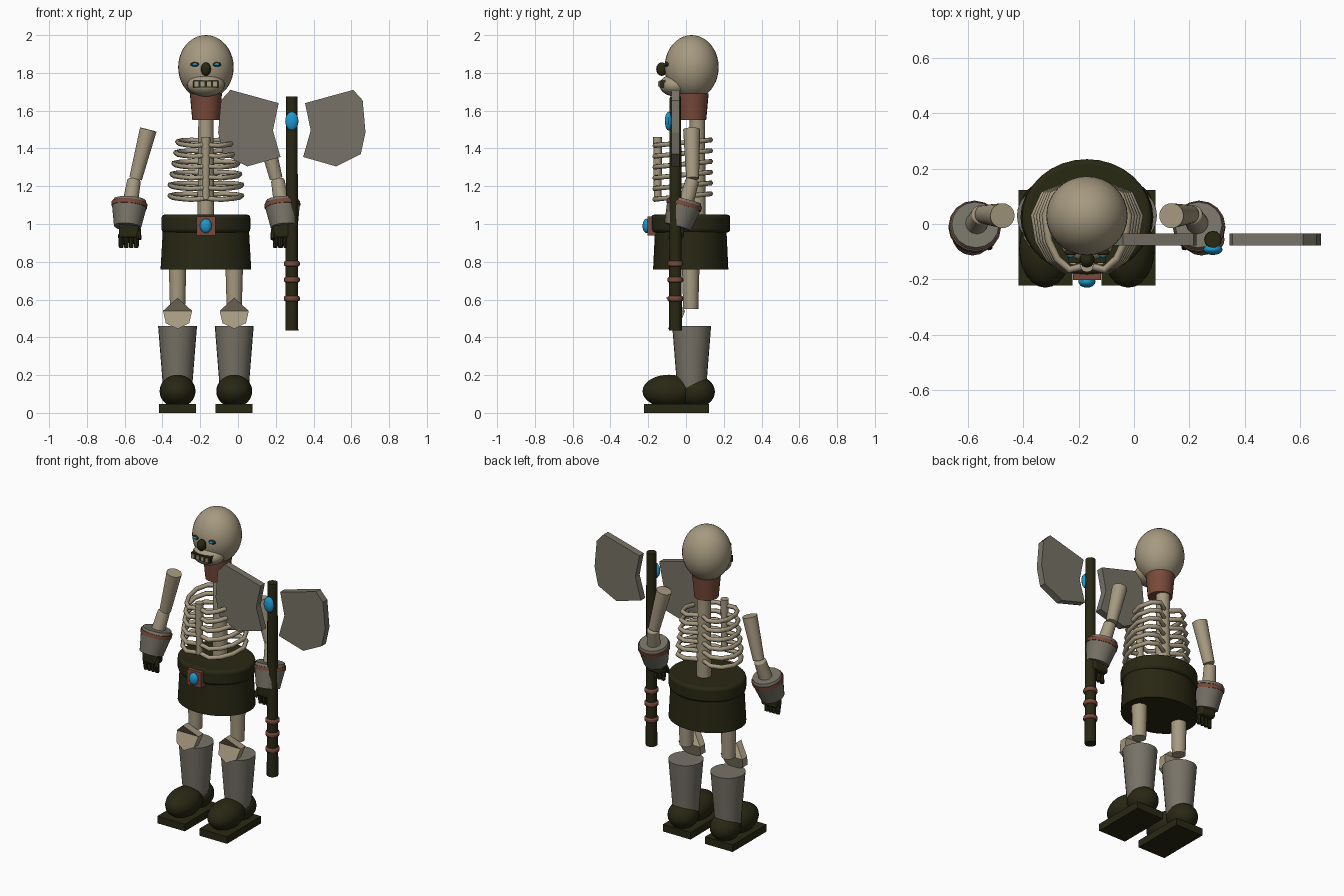
import bpy, bmesh, math
from mathutils import Vector, Matrix

if "Cube" in bpy.data.objects:
    bpy.data.objects.remove(bpy.data.objects["Cube"])

CX = -0.17  # centre line of the body


def make_mat(name, rgb):
    m = bpy.data.materials.new(name)
    m.diffuse_color = (*rgb, 1)
    m.use_nodes = True
    m.node_tree.nodes["Principled BSDF"].inputs["Base Color"].default_value = m.diffuse_color
    return m


BONE = make_mat("bone", (0.38, 0.32, 0.215))
STEEL = make_mat("grey_metal", (0.185, 0.17, 0.135))
DARK = make_mat("dark_leather", (0.022, 0.021, 0.007))
BROWN = make_mat("red_brown", (0.19, 0.068, 0.042))
BLUE = make_mat("blue_glow", (0.013, 0.31, 0.60))


def finish(name, bm, mat, angle=35):
    bmesh.ops.recalc_face_normals(bm, faces=bm.faces)
    me = bpy.data.meshes.new(name)
    bm.to_mesh(me)
    bm.free()
    me.materials.append(mat)
    ob = bpy.data.objects.new(name, me)
    bpy.context.collection.objects.link(ob)
    bpy.ops.object.select_all(action='DESELECT')
    ob.select_set(True)
    bpy.context.view_layer.objects.active = ob
    bpy.ops.object.shade_smooth_by_angle(angle=math.radians(angle))
    return ob


def tube(name, p0, p1, r0, r1, mat, seg=24, sy=1.0):
    p0, p1 = Vector(p0), Vector(p1)
    d = p1 - p0
    rot = Vector((0, 0, 1)).rotation_difference(d).to_matrix().to_4x4()
    m = Matrix.Translation((p0 + p1) / 2) @ rot @ Matrix.Diagonal((1, sy, 1, 1))
    bm = bmesh.new()
    bmesh.ops.create_cone(bm, cap_ends=True, segments=seg, radius1=r0,
                          radius2=r1, depth=d.length, matrix=m)
    return finish(name, bm, mat)


def ball(name, c, r, mat, u=24, v=16):
    bm = bmesh.new()
    bmesh.ops.create_uvsphere(bm, u_segments=u, v_segments=v, radius=1,
                              matrix=Matrix.Translation(c) @ Matrix.Diagonal((*r, 1)))
    return finish(name, bm, mat)


def box(name, c, size, mat):
    bm = bmesh.new()
    bmesh.ops.create_cube(bm, size=1,
                          matrix=Matrix.Translation(c) @ Matrix.Diagonal((*size, 1)))
    return finish(name, bm, mat)


def round_edges(ob, width, segs=3):
    b = ob.modifiers.new("round", 'BEVEL')
    b.width, b.segments, b.limit_method = width, segs, 'ANGLE'


def path(name, pts, r, mat):
    cu = bpy.data.curves.new(name, 'CURVE')
    cu.dimensions, cu.bevel_depth, cu.bevel_resolution = '3D', r, 1
    cu.use_fill_caps = True
    sp = cu.splines.new('POLY')
    sp.points.add(len(pts) - 1)
    for p, co in zip(sp.points, pts):
        p.co = (*co, 1)
    cu.materials.append(mat)
    ob = bpy.data.objects.new(name, cu)
    bpy.context.collection.objects.link(ob)


# head and face
ball("skull", (CX, 0.03, 1.83), (0.147, 0.143, 0.17), BONE, 32, 20)
ball("jaw", (CX, -0.055, 1.735), (0.10, 0.085, 0.06), BONE)
ball("nose_hole", (CX, -0.128, 1.82), (0.028, 0.03, 0.036), DARK, 10, 8)
box("mouth", (CX, -0.122, 1.742), (0.135, 0.036, 0.038), DARK)
for i in range(4):
    box("tooth", (CX - 0.05 + i * 0.033, -0.141, 1.741), (0.021, 0.012, 0.026), BONE)
for s in (-1, 1):
    ball("eye_socket", (CX + s * 0.058, -0.102, 1.845), (0.024, 0.013, 0.012), DARK, 12, 8)
    ball("eye", (CX + s * 0.058, -0.112, 1.845), (0.015, 0.009, 0.007), BLUE, 12, 8)

# neck, spine and breastbone
tube("collar", (CX, 0.035, 1.55), (CX, 0.035, 1.69), 0.072, 0.085, BROWN)
tube("spine", (CX, 0.06, 0.95), (CX, 0.06, 1.57), 0.045, 0.04, BONE)
tube("breastbone", (CX, -0.15, 1.13), (CX, -0.15, 1.46), 0.02, 0.024, BONE, 12)

# ribs
RIB = [(0.02, 0.08, 0.0), (0.5, 0.13, 0.005), (0.82, 0.105, 0.002), (1.0, 0.03, -0.005),
       (0.92, -0.06, -0.014), (0.72, -0.125, -0.02), (0.42, -0.165, -0.025),
       (0.02, -0.15, -0.02)]
for i in range(6):
    w = 0.15 + 0.04 * min(1, i / 4)
    for s in (-1, 1):
        path("rib", [(CX + s * w * a, y, 1.44 - 0.057 * i + z) for a, y, z in RIB], 0.014, BONE)

# belt, skirt and buckle
belt = tube("belt", (CX, 0.025, 0.955), (CX, 0.025, 1.05), 0.235, 0.235, DARK, 32, 0.89)
round_edges(belt, 0.018)
tube("skirt", (CX, 0.025, 0.76), (CX, 0.025, 0.985), 0.24, 0.227, DARK, 32, 0.83)
box("buckle", (CX, -0.18, 0.99), (0.1, 0.045, 0.1), BROWN)
ball("buckle_gem", (CX, -0.208, 0.99), (0.031, 0.022, 0.038), BLUE, 16, 10)

for s in (-1, 1):
    # leg
    x = CX + s * 0.15
    tube("thigh", (x, 0.025, 0.55), (x, 0.025, 0.80), 0.04, 0.047, BONE)
    tube("boot_shaft", (x, 0.03, 0.12), (x, 0.03, 0.46), 0.076, 0.103, STEEL)
    ball("boot_toe", (x, -0.09, 0.115), (0.095, 0.14, 0.087), DARK)
    ball("boot_heel", (x, 0.055, 0.112), (0.09, 0.098, 0.083), DARK)
    box("boot_sole", (x, -0.05, 0.023), (0.196, 0.346, 0.046), DARK)

    # knee guard: overhanging peak above, sloping plate below
    bm = bmesh.new()
    v = [bm.verts.new((x + a, y, z)) for a, y, z in (
        (0, -0.105, 0.61), (-0.077, -0.055, 0.54), (0.077, -0.055, 0.54),
        (-0.062, -0.08, 0.475), (0.062, -0.08, 0.475), (0, -0.095, 0.445))]
    bm.faces.new((v[0], v[1], v[2]))
    bm.faces.new((v[1], v[3], v[5], v[4], v[2]))
    ext = bmesh.ops.extrude_face_region(bm, geom=bm.faces[:], use_keep_orig=True)
    for e in ext['geom']:
        if isinstance(e, bmesh.types.BMVert):
            e.co.y += 0.05
    finish("knee_guard", bm, BONE, 10)

    # arm
    def at(off, y, z):
        return (CX + s * off, y, z)
    tube("upper_arm", at(0.372, 0.035, 1.24), at(0.305, 0.03, 1.50), 0.034, 0.045, BONE)
    tube("forearm", at(0.405, -0.01, 1.08), at(0.38, 0.035, 1.235), 0.042, 0.036, BONE)
    round_edges(bpy.context.object, 0.008, 2)
    tube("bracer", at(0.415, -0.045, 0.985), at(0.405, -0.01, 1.10), 0.072, 0.093, STEEL, 16)
    tube("bracer_rim", at(0.406, -0.013, 1.09), at(0.404, -0.007, 1.112), 0.095, 0.095, BROWN, 16)
    tube("bracer_lip", at(0.404, -0.007, 1.112), at(0.403, -0.003, 1.128), 0.091, 0.085, STEEL, 16)

    # hand with fingers and thumb
    palm = box("palm", at(0.408, -0.045, 0.965), (0.105, 0.07, 0.075), DARK)
    round_edges(palm, 0.012, 2)
    for i in range(4):
        f = 0.368 + i * 0.027
        tube("finger", at(f, -0.06, 0.945), at(f, -0.052, 0.875), 0.016, 0.012, DARK, 8)
    tube("thumb", at(0.36, -0.055, 0.97), at(0.352, -0.085, 0.92), 0.016, 0.012, DARK, 8)

# axe
AX, AY = 0.285, -0.056
tube("axe_handle", (AX, AY, 0.435), (AX, AY, 1.675), 0.034, 0.03, DARK, 12)
for z in (0.605, 0.705, 0.79):
    ring = tube("handle_ring", (AX, AY, z - 0.014), (AX, AY, z + 0.014), 0.042, 0.042, BROWN, 16)
    round_edges(ring, 0.008, 2)
ball("axe_gem", (AX, -0.092, 1.545), (0.035, 0.02, 0.05), BLUE, 16, 10)

BLADE = [(0.07, 1.64), (0.325, 1.71), (0.375, 1.655), (0.39, 1.485), (0.365, 1.37),
         (0.235, 1.305), (0.06, 1.355), (0.10, 1.495)]
for s in (-1, 1):
    bm = bmesh.new()
    face = bm.faces.new([bm.verts.new((AX + s * a, -0.078, z)) for a, z in BLADE])
    ext = bmesh.ops.extrude_face_region(bm, geom=[face], use_keep_orig=True)
    for e in ext['geom']:
        if isinstance(e, bmesh.types.BMVert):
            e.co.y += 0.044
    finish("axe_blade", bm, STEEL, 15)
